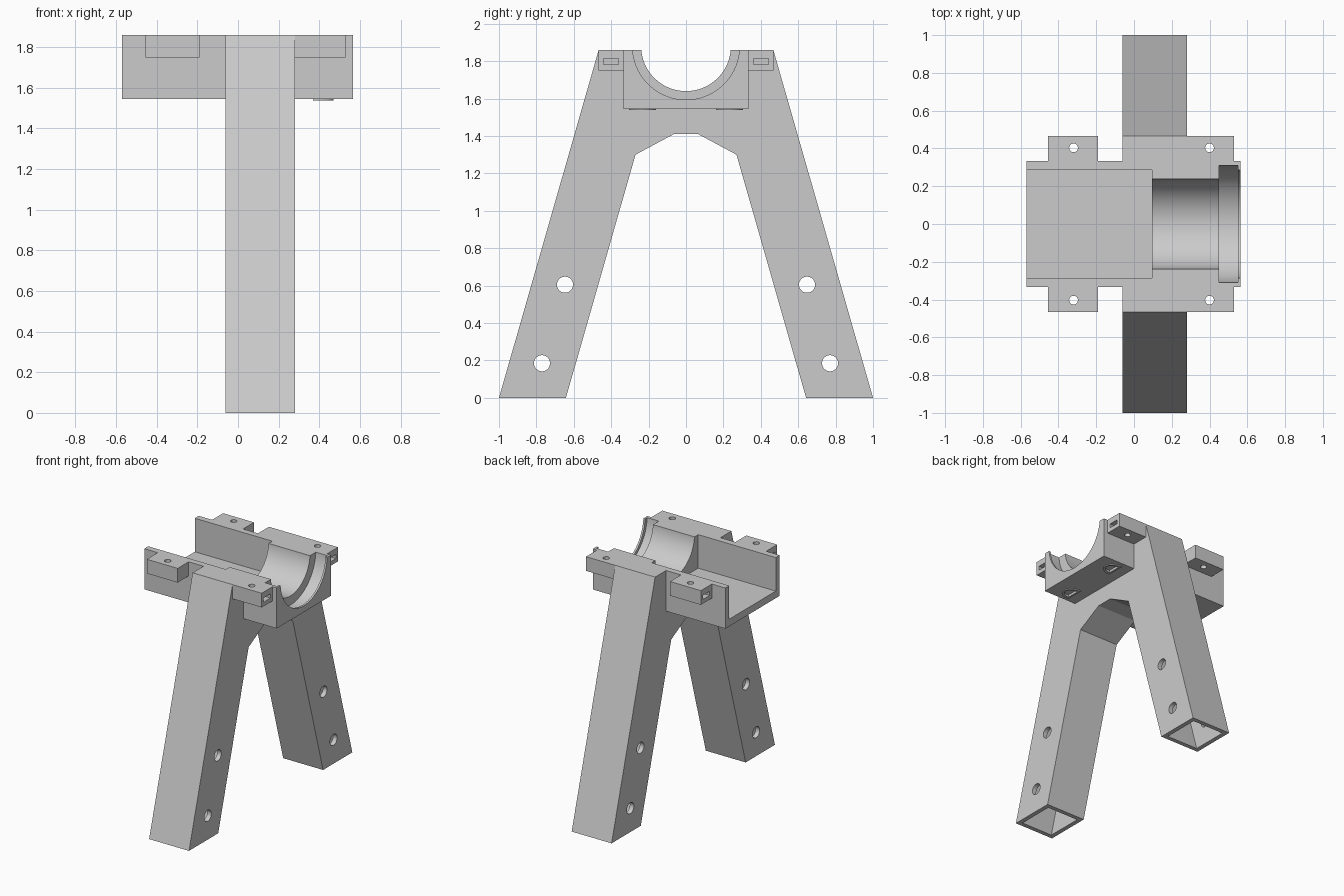
import bpy, bmesh, math

cube = bpy.data.objects.get("Cube")
if cube:
    bpy.data.objects.remove(cube, do_unlink=True)

grey = bpy.data.materials.new("light grey plastic")
grey.use_nodes = True
colour = (0.6, 0.6, 0.6, 1)
grey.diffuse_color = colour
grey.node_tree.nodes["Principled BSDF"].inputs["Base Color"].default_value = colour


def prism(name, profile, axis, low, high):
    """Extrude a 2D profile along x (points are y, z) or along z (points are x, y)."""
    place = (lambda p, t: (t, *p)) if axis == "x" else (lambda p, t: (*p, t))
    bm = bmesh.new()
    ends = [[bm.verts.new(place(p, t)) for p in profile] for t in (low, high)]
    for ring in ends:
        bm.faces.new(ring)
    n = len(profile)
    for i in range(n):
        j = (i + 1) % n
        bm.faces.new((ends[0][i], ends[0][j], ends[1][j], ends[1][i]))
    bmesh.ops.recalc_face_normals(bm, faces=bm.faces[:])
    mesh = bpy.data.meshes.new(name)
    bm.to_mesh(mesh)
    bm.free()
    mesh.materials.append(grey)
    ob = bpy.data.objects.new(name, mesh)
    bpy.context.collection.objects.link(ob)
    return ob


def box(name, x, y, z):
    return prism(name, [(x[0], y[0]), (x[1], y[0]), (x[1], y[1]), (x[0], y[1])], "z", *z)


def rod(name, centre, radius, axis, low, high, sides=32):
    angles = [math.tau * (i + 0.5) / sides for i in range(sides)]
    profile = [(centre[0] + radius * math.cos(a), centre[1] + radius * math.sin(a)) for a in angles]
    return prism(name, profile, axis, low, high)


def combine(target, other, operation):
    """Apply a boolean and discard the second object."""
    mod = target.modifiers.new("join", "BOOLEAN")
    mod.operation, mod.solver, mod.object = operation, "EXACT", other
    bpy.context.view_layer.objects.active = target
    bpy.ops.object.modifier_apply(modifier=mod.name)
    bpy.data.objects.remove(other, do_unlink=True)


TOP, BASE = 1.86, 1.545
LEG_X = (-0.062, 0.28)

# A-shaped leg frame
half = [(0.065, 1.41), (0.27, 1.30), (0.642, 0), (1, 0), (0.467, TOP)]
stand = prism("cradle_stand", half + [(-y, z) for y, z in reversed(half)], "x", *LEG_X)

# Cradle block on top of the frame
combine(stand, box("cradle", (-0.57, 0.565), (-0.333, 0.333), (BASE, TOP)), "UNION")

# Bolt tabs on both sides
for side in (-1, 1):
    for x in ((-0.455, -0.19), (0.2, 0.53)):
        y = sorted((side * 0.3, side * 0.467))
        combine(stand, box("bolt_tab", x, y, (1.75, TOP)), "UNION")

# Thin half-round rims under the block
for side in (-1, 1):
    def half_disc(scale):
        arc = [math.pi * (i / 16 - 0.5) for i in range(17)]
        return [(0.42 + scale * (0.1 * math.cos(a) - 0.05),
                 side * 0.232 + scale * 0.072 * math.sin(a)) for a in arc]
    combine(stand, prism("rim", half_disc(1), "z", BASE - 0.007, BASE + 0.01), "UNION")
    combine(stand, prism("rim_pocket", half_disc(0.7), "z", BASE - 0.05, BASE + 0.012), "DIFFERENCE")

# Open trough, round bore, retaining groove and end lip
combine(stand, box("trough", (-0.7, 0.095), (-0.285, 0.285), (1.6, 2)), "DIFFERENCE")
AXIS = (0, 1.88)
for name, radius, low, high in (("bore", 0.24, 0.05, 0.7),
                                ("end_lip", 0.286, 0.5, 0.7),
                                ("groove", 0.311, 0.45, 0.55)):
    combine(stand, rod(name, AXIS, radius, "x", low, high, 96), "DIFFERENCE")

for side in (-1, 1):
    # Hollow leg sockets, parallel to the legs
    socket = [(0.69, -0.05), (0.98, -0.05), (0.707, 0.9), (0.418, 0.9)]
    socket = [(side * y, z) for y, z in socket]
    combine(stand, prism("socket", socket, "x", LEG_X[0] + 0.035, LEG_X[1] - 0.035), "DIFFERENCE")
    # Cross holes through the legs
    for y, z in ((0.77, 0.185), (0.647, 0.605)):
        combine(stand, rod("leg_hole", (side * y, z), 0.043, "x", -0.5, 0.5), "DIFFERENCE")
    # Nut slots and bolt holes in the tabs
    for bolt_x, slot in ((-0.32, (-0.6, -0.28)), (0.4, (0.36, 0.6))):
        y = sorted((side * 0.36, side * 0.442))
        combine(stand, box("nut_slot", slot, y, (1.782, 1.814)), "DIFFERENCE")
        combine(stand, rod("bolt_hole", (bolt_x, side * 0.403), 0.023, "z", 1.7, 2, 24), "DIFFERENCE")

# Smooth curved surfaces, crisp edges
bpy.ops.object.select_all(action="DESELECT")
stand.select_set(True)
bpy.context.view_layer.objects.active = stand
bpy.ops.object.shade_smooth_by_angle(angle=math.radians(25))
